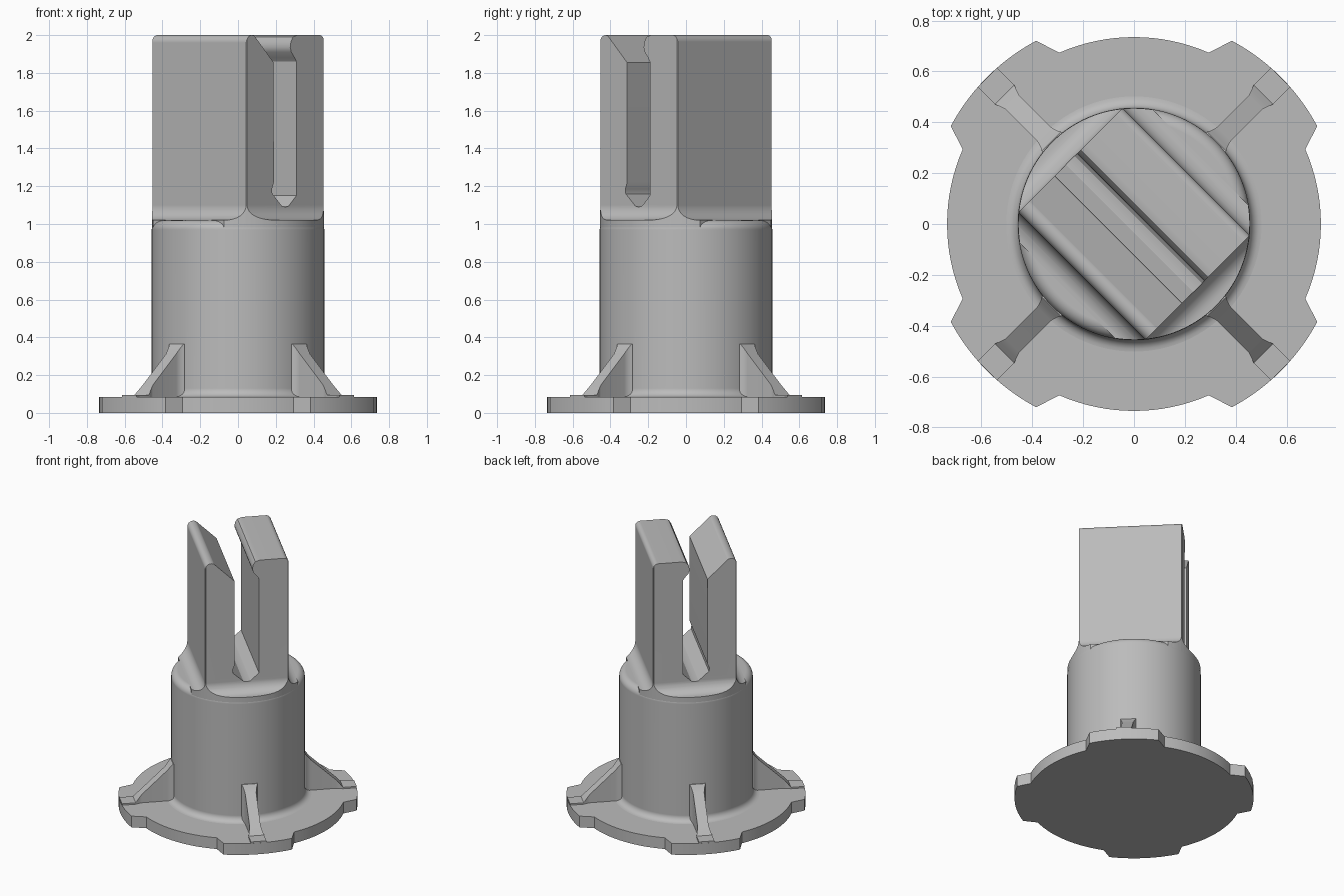
import bpy, bmesh, math
from mathutils import Matrix

cube = bpy.data.objects.get("Cube")
if cube:
    bpy.data.objects.remove(cube)

grey = bpy.data.materials.new("light_grey")
grey.use_nodes = True
colour = (0.5, 0.5, 0.5, 1)
grey.diffuse_color = colour
grey.node_tree.nodes["Principled BSDF"].inputs["Base Color"].default_value = colour


def finish(name, bm, turn=0):
    """Turn a bmesh into a linked, grey object rotated about z."""
    bmesh.ops.recalc_face_normals(bm, faces=bm.faces)
    bm.transform(Matrix.Rotation(math.radians(turn), 4, "Z"))
    mesh = bpy.data.meshes.new(name)
    bm.to_mesh(mesh)
    bm.free()
    mesh.materials.append(grey)
    ob = bpy.data.objects.new(name, mesh)
    bpy.context.collection.objects.link(ob)
    return ob


def prism(name, points, place, lo, hi, turn=0):
    """Extrude a 2D outline; place(a, b, d) gives the 3D position."""
    bm = bmesh.new()
    rings = [[bm.verts.new(place(a, b, d)) for a, b in points] for d in (lo, hi)]
    bm.faces.new(rings[0])
    bm.faces.new(rings[1])
    n = len(points)
    for i in range(n):
        j = (i + 1) % n
        bm.faces.new((rings[0][i], rings[0][j], rings[1][j], rings[1][i]))
    return finish(name, bm, turn)


def arc(cx, cy, r, a0, a1, steps=8):
    angles = [math.radians(a0 + (a1 - a0) * i / steps) for i in range(steps + 1)]
    return [(cx + r * math.cos(a), cy + r * math.sin(a)) for a in angles]


def select(ob):
    bpy.ops.object.select_all(action="DESELECT")
    ob.select_set(True)
    bpy.context.view_layer.objects.active = ob


def smooth(ob):
    select(ob)
    bpy.ops.object.shade_smooth_by_angle(angle=math.radians(30))
    mod = ob.modifiers.new("even_normals", "WEIGHTED_NORMAL")
    mod.keep_sharp = True


def keep_common(ob, other):
    select(ob)
    mod = ob.modifiers.new("common", "BOOLEAN")
    mod.operation = "INTERSECT"
    mod.solver = "EXACT"
    mod.object = other
    bpy.ops.object.modifier_apply(modifier=mod.name)
    bpy.data.objects.remove(other)


def flat(a, b, d):
    return (a, b, d)


def across(a, b, d):
    return (a, d, b)


def along(a, b, d):
    return (d, a, b)


# Flange disc with four wider tabs on the diagonals
outline = []
for q in range(4):
    outline += arc(0, 0, 0.735, q * 90 - 23.6, q * 90 + 23.6, 16)
    outline += arc(0, 0, 0.817, q * 90 + 28.1, q * 90 + 61.9, 12)
smooth(prism("flange", outline, flat, 0, 0.085))

# Round barrel with a filleted foot and a rounded shoulder
profile = [(0, 0.03), (0.502, 0.03)] + arc(0.502, 0.13, 0.045, 270, 180, 6)
profile += arc(0.407, 0.97, 0.05, 0, 90, 8) + [(0, 1.02)]
bm = bmesh.new()
verts = [bm.verts.new((r, 0, z)) for r, z in profile]
edges = [bm.edges.new(pair) for pair in zip(verts, verts[1:])]
bmesh.ops.spin(bm, geom=verts + edges, cent=(0, 0, 0), axis=(0, 0, 1),
               angle=math.tau, steps=96)
bmesh.ops.remove_doubles(bm, verts=bm.verts, dist=0.0002)
smooth(finish("barrel", bm))

# Forked head: slotted outline across, plain outline along, trimmed round
LOW, WIDE, DEEP = 0.6, 0.29, 0.354
left_foot = arc(-WIDE - 0.08, 1.1, 0.08, 270, 360)
right_foot = arc(WIDE + 0.08, 1.1, 0.08, 180, 270)
slot = [(-0.225, 1.99), (-0.087, 1.855), (-0.086, 1.22), (-0.1, 1.185), (-0.097, 1.16),
        (-0.025, 1.095), (0, 1.09), (0.025, 1.095), (0.083, 1.15),
        (0.083, 1.86), (0.07, 1.88), (0.045, 1.91), (0.037, 1.935),
        (0.042, 1.965), (0.058, 1.99), (0.09, 2)]
fork = [(-WIDE - 0.08, LOW)] + left_foot + arc(-0.25, 1.96, 0.04, 180, 60)
fork += slot + arc(0.255, 1.965, 0.035, 90, 0) + right_foot + [(WIDE + 0.08, LOW)]
head = prism("forked_head", fork, across, -0.6, 0.6, 45)

side = [(-0.6, LOW), (-0.6, 1.02)] + arc(-DEEP - 0.08, 1.1, 0.08, 270, 360) + [(-DEEP, 2.1)]
side += [(-a, b) for a, b in reversed(side)]
keep_common(head, prism("side_trim", side, along, -0.7, 0.7, 45))
keep_common(head, prism("round_trim", arc(0, 0, 0.4555, 1, 357.25, 95), flat, 0.5, 2.2))
smooth(head)

# Sloping ribs lofted through sections: radius, half width, top height
sections = [(0.40, 0.055, 0.365), (0.46, 0.054, 0.365), (0.475, 0.045, 0.345),
            (0.50, 0.038, 0.313), (0.675, 0.038, 0.148), (0.70, 0.046, 0.12),
            (0.72, 0.054, 0.096), (0.815, 0.054, 0.096)]
for q, name in enumerate(("back_left", "back_right", "front_right", "front_left")):
    bm = bmesh.new()
    rings = [[bm.verts.new(p) for p in ((r, -w, 0.05), (r, w, 0.05), (r, w, z), (r, -w, z))]
             for r, w, z in sections]
    bm.faces.new(rings[0])
    bm.faces.new(rings[-1])
    for one, two in zip(rings, rings[1:]):
        for i in range(4):
            j = (i + 1) % 4
            bm.faces.new((one[i], one[j], two[j], two[i]))
    smooth(finish(name + "_rib", bm, 45 + 90 * q))
